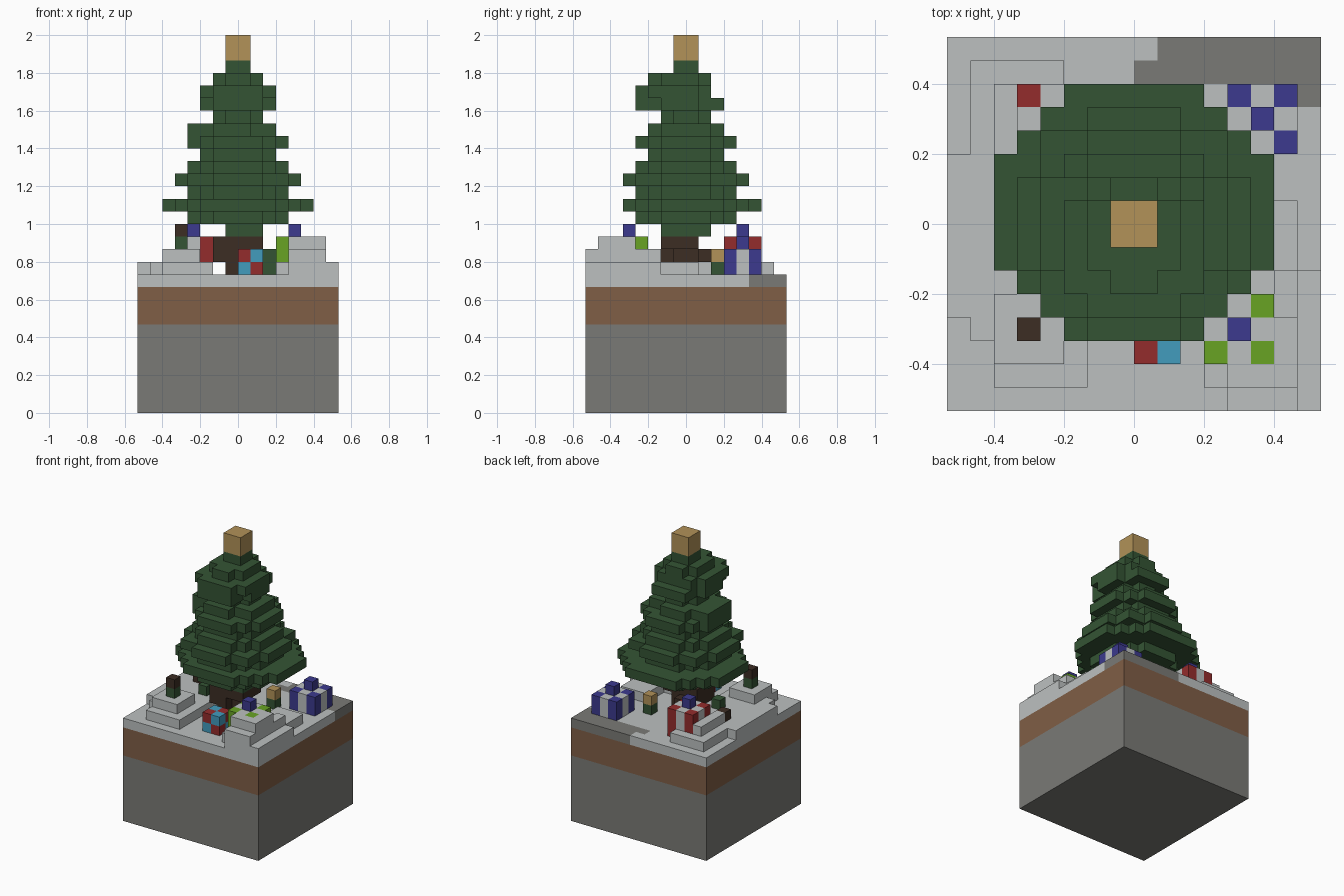
import bpy
import bmesh
from itertools import product
from mathutils import Vector

UNIT = 1 / 15  # edge of one block

default = bpy.data.objects.get("Cube")
if default:
    bpy.data.objects.remove(default, do_unlink=True)


def linear(channel):
    c = channel / 255
    return c / 12.92 if c <= 0.04045 else ((c + 0.055) / 1.055) ** 2.4


def make_material(name, red, green, blue):
    colour = (linear(red), linear(green), linear(blue), 1)
    material = bpy.data.materials.new(name)
    material.use_nodes = True
    material.diffuse_color = colour
    shader = material.node_tree.nodes["Principled BSDF"]
    shader.inputs["Base Color"].default_value = colour
    shader.inputs["Roughness"].default_value = 0.9
    return material


snow = make_material("snow white", 188, 192, 192)
stone = make_material("stone grey", 122, 122, 118)
soil = make_material("soil brown", 128, 94, 70)
needle = make_material("needle green", 52, 84, 52)
gold = make_material("gold", 178, 146, 88)
bark = make_material("bark brown", 60, 45, 36)
red = make_material("gift red", 148, 44, 44)
blue = make_material("gift blue", 60, 58, 142)
cyan = make_material("gift cyan", 66, 156, 190)
lime = make_material("gift lime", 104, 164, 36)


def block(x0, x1, y0, y1, z0, z1):
    """Set of block cells, ends excluded."""
    return set(product(range(x0, x1), range(y0, y1), range(z0, z1)))


def build(name, cells, rule):
    """Skin a set of cells; rule is a material or a function of the cell."""
    bm = bmesh.new()
    used = []
    for cell in sorted(cells):
        material = rule(cell) if callable(rule) else rule
        if material not in used:
            used.append(material)
        for axis, side in product(range(3), (0, 1)):
            step = list(cell)
            step[axis] += 2 * side - 1
            if tuple(step) in cells:
                continue
            u, v = (axis + 1) % 3, (axis + 2) % 3
            corners = []
            for a, b in ((0, 0), (1, 0), (1, 1), (0, 1)):
                p = Vector(cell)
                p[axis] += side
                p[u] += a
                p[v] += b
                corners.append(bm.verts.new(p * UNIT))
            face = bm.faces.new(corners if side else corners[::-1])
            face.material_index = used.index(material)
    bmesh.ops.remove_doubles(bm, verts=bm.verts, dist=UNIT / 100)
    bmesh.ops.dissolve_limit(bm, angle_limit=0.01, verts=bm.verts,
                             edges=bm.edges, delimit={'MATERIAL'})
    mesh = bpy.data.meshes.new(name)
    bm.to_mesh(mesh)
    bm.free()
    for material in used:
        mesh.materials.append(material)
    obj = bpy.data.objects.new(name, mesh)
    bpy.context.collection.objects.link(obj)


# Ground layers, with a bare stone path at the back corner
build("stone_base", block(-8, 8, -8, 8, 0, 7), stone)
build("soil_layer", block(-8, 8, -8, 8, 7, 10), soil)
path = block(0, 8, 6, 7, 10, 11) | block(1, 8, 7, 8, 10, 11) | block(7, 8, 5, 6, 10, 11)
build("stone_path", path, stone)
build("snow_ground", block(-8, 8, -8, 8, 10, 11) - path, snow)

# Snow drifts, stacked in terraces
left_drift = (block(-8, -4, -4, 3, 11, 12) | block(-7, -2, -7, 3, 11, 12)
              | block(-6, -3, -6, -3, 12, 13)) - block(-7, -6, -7, -5, 11, 12)
left_drift -= block(-6, -5, 1, 2, 11, 13)
build("left_snow_drift", left_drift, snow)
build("back_snow_drift", block(-7, -3, 3, 7, 11, 12) | block(-6, -5, 2, 6, 12, 13), snow)
right_drift = (block(3, 8, -8, -2, 11, 12) | block(4, 7, -2, 1, 11, 12)
               | block(4, 7, -8, -6, 12, 13) | block(6, 7, -6, -2, 12, 13)
               | block(4, 7, -7, -6, 13, 14) | block(6, 7, -6, -4, 13, 14))
build("right_snow_drift", right_drift - block(3, 4, -8, -7, 11, 12), snow)

# Trunk with spreading roots
build("trunk", block(-1, 1, -1, 1, 11, 15) | block(-2, 2, -2, 1, 13, 14)
      | block(-2, 0, -2, 2, 12, 13) | block(-1, 0, -2, 1, 11, 12), bark)

# Foliage tiers from bottom to top: x from, x to, y from, y to
tiers = [(-1, 2, -2, 2), (-4, 4, -4, 4), (-6, 6, -5, 6), (-4, 4, -4, 4),
         (-5, 5, -5, 5), (-4, 4, -4, 4), (-3, 3, -3, 3), (-4, 4, -4, 4),
         (-4, 3, -3, 3), (-2, 2, -2, 2), (-3, 3, -4, 3), (-3, 3, -4, 2),
         (-2, 2, -3, 2), (-1, 1, -1, 1)]
foliage = set()
for level, (x0, x1, y0, y1) in enumerate(tiers, 14):
    for x, y, z in block(x0, x1, y0, y1, level, level + 1):
        u = (2 * x + 1 - x0 - x1) / (x1 - x0)
        v = (2 * y + 1 - y0 - y1) / (y1 - y0)
        if u * u + v * v <= 1.02:
            foliage.add((x, y, z))
build("tree_foliage", foliage, needle)
build("tree_top", block(-1, 1, -1, 1, 28, 30), gold)


# Wrapped gifts: coloured corners, white ribbon cross and a bow on top
def gift(name, x, y, z0, z1, wrap, bow):
    def colour(cell):
        return snow if cell[0] == x or cell[1] == y else wrap
    build(name, block(x - 1, x + 2, y - 1, y + 2, z0, z1), colour)
    build(name + "_bow", block(x, x + 1, y, y + 1, z1, z1 + 1), bow)


gift("blue_gift", 5, 4, 11, 13, blue, blue)
gift("red_gift", -4, 4, 11, 14, red, blue)
gift("lime_gift", 4, -5, 12, 14, lime, blue)
build("checked_gift", block(0, 2, -6, -4, 11, 13),
      lambda cell: red if sum(cell) % 2 == 0 else cyan)


# Small standing figures: green body, coloured head
def figure(name, x, y, z, head):
    build(name, block(x, x + 1, y, y + 1, z, z + 2),
          lambda cell: head if cell[2] > z else needle)


figure("front_figure", -5, -5, 13, bark)
figure("side_figure", -6, 1, 11, bark)
figure("gold_figure", 2, 2, 11, gold)
figure("left_figure", -4, -1, 11, needle)
figure("right_figure", 2, -3, 11, needle)
